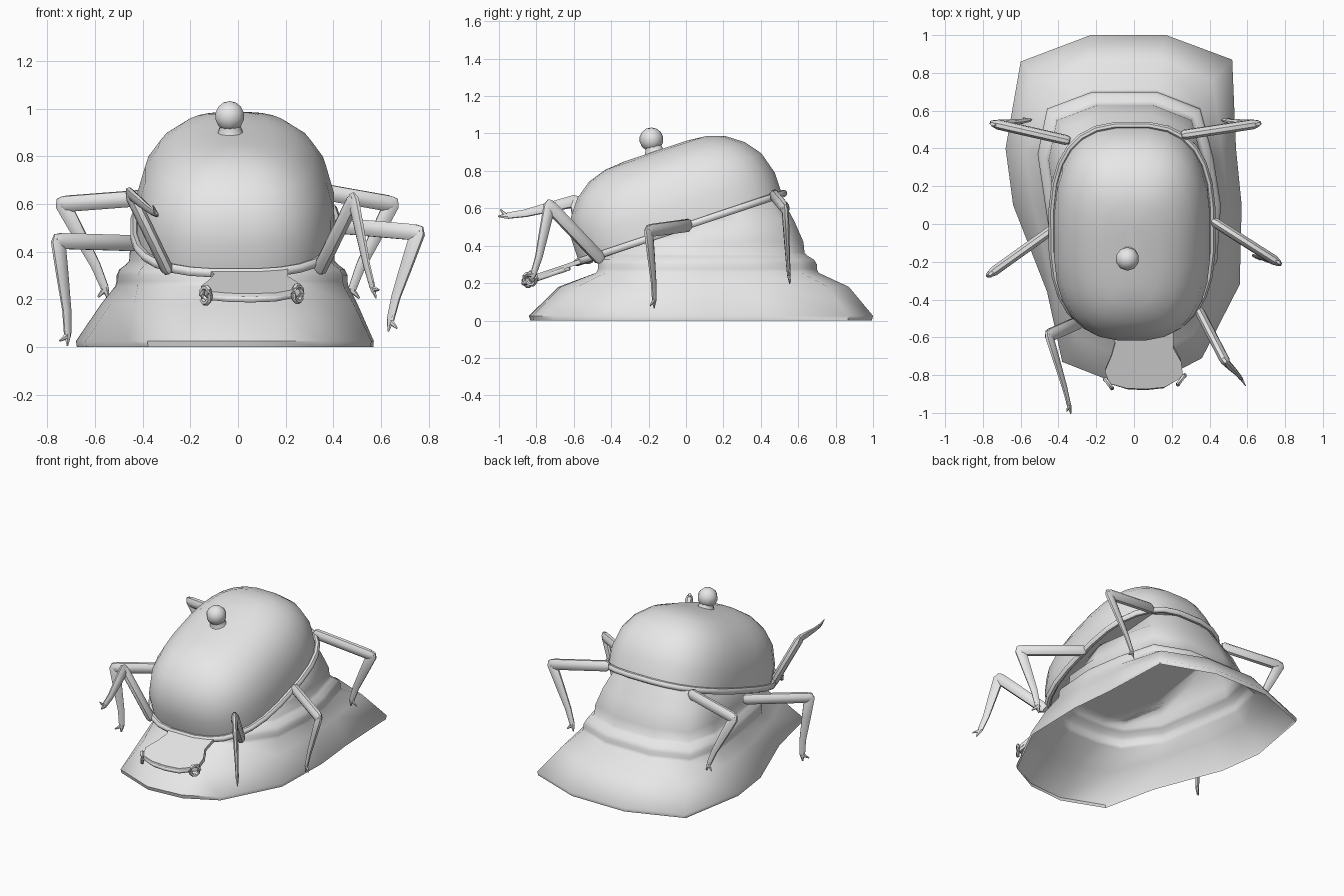
import bpy, math
from mathutils import Vector, Matrix

cube = bpy.data.objects.get("Cube")
if cube:
    bpy.data.objects.remove(cube, do_unlink=True)

grey = bpy.data.materials.new("plain_grey")
grey.use_nodes = True
colour = (0.8, 0.8, 0.8, 1)
grey.diffuse_color = colour
grey.node_tree.nodes["Principled BSDF"].inputs["Base Color"].default_value = colour

SLOPE = 0.335                     # tilt of the dome's rim plane
TILT = Matrix.Translation((0, -0.03, 0.495)) @ Matrix.Rotation(math.atan(SLOPE), 4, 'X')


def plane_z(y):
    return 0.495 + (y + 0.03) * SLOPE


def add(name, verts, faces, angle):
    mesh = bpy.data.meshes.new(name)
    mesh.from_pydata([tuple(v) for v in verts], [], faces)
    mesh.materials.append(grey)
    obj = bpy.data.objects.new(name, mesh)
    bpy.context.collection.objects.link(obj)
    bpy.ops.object.select_all(action='DESELECT')
    obj.select_set(True)
    bpy.context.view_layer.objects.active = obj
    bpy.ops.object.mode_set(mode='EDIT')
    bpy.ops.mesh.select_all(action='SELECT')
    bpy.ops.mesh.normals_make_consistent(inside=False)
    bpy.ops.object.mode_set(mode='OBJECT')
    bpy.ops.object.shade_smooth_by_angle(angle=math.radians(angle))


def loft(name, rings, bottom=False, top=False, closed=False, angle=45):
    """Skin a list of equal-length rings."""
    n, count = len(rings[0]), len(rings)
    faces = []
    for r in range(count if closed else count - 1):
        a, b = r * n, (r + 1) % count * n
        faces += [(a + i, a + (i + 1) % n, b + (i + 1) % n, b + i) for i in range(n)]
    if bottom:
        faces.append(tuple(reversed(range(n))))
    if top:
        faces.append(tuple(range((count - 1) * n, count * n)))
    add(name, [v for ring in rings for v in ring], faces, angle)


def tube(name, path, radii, sides=8, closed=False, flat=1.0, up=Vector((0, 0, 1))):
    """Tube through points; full width along 'up', flattened across it."""
    pts = [Vector(p) for p in path]
    n = len(pts)
    rings = []
    for i, p in enumerate(pts):
        before = pts[i - 1] if closed or i else p
        after = pts[(i + 1) % n] if closed or i < n - 1 else p
        d = (after - before).normalized()
        s = d.cross(up if abs(d.dot(up)) < 0.95 else Vector((0, 1, 0))).normalized()
        t = s.cross(d)
        r = radii[i] if isinstance(radii, list) else radii
        turn = [2 * math.pi * (k + .5) / sides for k in range(sides)]
        rings.append([p + s * r * flat * math.cos(a) + t * r * math.sin(a) for a in turn])
    loft(name, rings, not closed, not closed, closed)


# Flared base: brim, rounded band and tapering crown, open underneath
outer = [(-.23, 1), (.17, 1), (.52, .87), (.54, .4), (.57, .1), (.56, -.32), (.36, -.71),
         (.15, -.82), (-.1, -.84), (-.38, -.73), (-.46, -.36), (-.64, .1), (-.68, .4), (-.6, .86)]
inner = [(-.22, .7), (.12, .7), (.35, .61), (.42, .35), (.46, .1), (.44, -.2), (.28, -.42),
         (.12, -.47), (-.1, -.47), (-.26, -.43), (-.42, -.22), (-.47, .1), (-.51, .37), (-.46, .61)]


def brim_ring(across, along, z):
    return [Vector((o[0] + (i[0] - o[0]) * across, o[1] + (i[1] - o[1]) * along, z))
            for o, i in zip(outer, inner)]


def crown_ring(scale, z):
    pts = [(-.03 + (x + .03) * scale, .1 + (y - .1) * scale) for x, y in inner]
    return [Vector((x, y, min(z, plane_z(y)))) for x, y in pts]


crown = [(1, .275), (1, .3), (.975, .325), (.92, .345), (.89, .36), (.88, .42),
         (.8, .53), (.67, .8)]
loft("flared_base", [brim_ring(.02, .02, 0), brim_ring(0, 0, .025),
                     brim_ring(.62, .43, .18), brim_ring(.97, .97, .255)]
     + [crown_ring(s, z) for s, z in crown], angle=55)


# Tilted dome with rounded oblong outline and flat underside
def oblong(inset_x, inset_y, height, steps=28):
    ring = []
    for k in range(steps):
        a = 2 * math.pi * (k + .5) / steps
        c, s = math.cos(a), math.sin(a)
        x = (.415 - inset_x) * math.copysign(abs(c) ** .73, c) - .01
        y = (.575 - inset_y) * math.copysign(abs(s) ** .73, s)
        ring.append(TILT @ Vector((x, y, height)))
    return ring


profile = [(0, 0, 0), (0, 0, .12), (.033, .035, .24), (.088, .1, .325),
           (.17, .19, .39), (.27, .29, .422), (.37, .4, .432)]
loft("dome", [oblong(*p) for p in profile], bottom=True, top=True)
tube("dome_rim", oblong(-.01, -.01, 0), .02, closed=True)

# Shovel-shaped head plate in the plane of the rim
edge = [(-.15, -.5), (-.1, -.63), (-.12, -.7), (-.155, -.78), (-.13, -.845), (-.04, -.87),
        (.06, -.875), (.16, -.865), (.26, -.81), (.25, -.73), (.21, -.66), (.21, -.5)]
loft("head_plate", [[(x, y, plane_z(y) + lift) for x, y in edge] for lift in (-.012, .012)],
     True, True)
tube("head_edge", [(.055 + (x - .055) * .93, y + .008, plane_z(y) - .012) for x, y in edge[1:11]], .014)
for side, x, y in (("right", -.135, -.845), ("left", .25, -.825)):
    centre = Vector((x, y, plane_z(y) - .005))
    across = Vector((.6 if x > 0 else -.6, .8, 0))
    curl = [centre + across * .03 * math.cos(a) + Vector((0, 0, .033 * math.sin(a)))
            for a in [k * math.pi / 5 for k in range(10)]]
    tube("head_curl_" + side, curl, .012, 6, True)

# Handle: flared neck and ball
foot, ball = Vector((-.03, -.155, .845)), Vector((-.035, -.185, .968))
tube("handle_neck", [foot, foot.lerp(ball, .3), foot.lerp(ball, .6), ball], [.085, .06, .047, .04], 12)
bpy.ops.mesh.primitive_uv_sphere_add(segments=10, ring_count=7, radius=.064, location=ball)
knob = bpy.context.object
knob.name = "handle_ball"
knob.data.materials.append(grey)
bpy.ops.object.shade_smooth_by_angle(angle=math.radians(60))

# Jointed legs: hip, knee, tip
legs = {
    "back_right_leg": ((-.34, .44, .63), (-.735, .53, .6), (-.56, .55, .25)),
    "back_left_leg": ((.25, .47, .67), (.645, .53, .6), (.48, .55, .245)),
    "middle_right_leg": ((-.42, -.02, .435), (-.755, -.26, .445), (-.715, -.24, .055)),
    "middle_left_leg": ((.41, .02, .51), (.755, -.2, .48), (.64, -.17, .115)),
    "front_right_leg": ((-.29, -.52, .31), (-.45, -.59, .64), (-.345, -.955, .56)),
    "front_left_leg": ((.34, -.45, .32), (.485, -.73, .615), (.565, -.815, .25)),
}
for name, points in legs.items():
    hip, knee, tip = (Vector(p) for p in points)
    along = (knee - hip).normalized()
    shin = (tip - knee).normalized()
    out = (along - shin * along.dot(shin)).normalized()
    tube(name + "_upper", [hip, hip + along * .02, knee - along * .015, knee + along * .015],
         [.024, .036, .036, .022], flat=.75, up=shin)
    # Shin bows gently inward before the foot turns out
    bow = [knee.lerp(tip, t) - out * sag for t, sag in ((.35, .004), (.75, .008))]
    tube(name + "_lower", [knee - shin * .03, knee, *bow, tip],
         [.016, .035, .03, .022, .018], flat=.55, up=along)
    for label, toe in (("outer", shin * .025 + out * .045), ("inner", shin * .05 + out * .008)):
        tube(name + "_claw_" + label, [tip - shin * .02, tip + shin * .008, tip + toe],
             [.017, .016, .004], 6, flat=.6, up=along)
